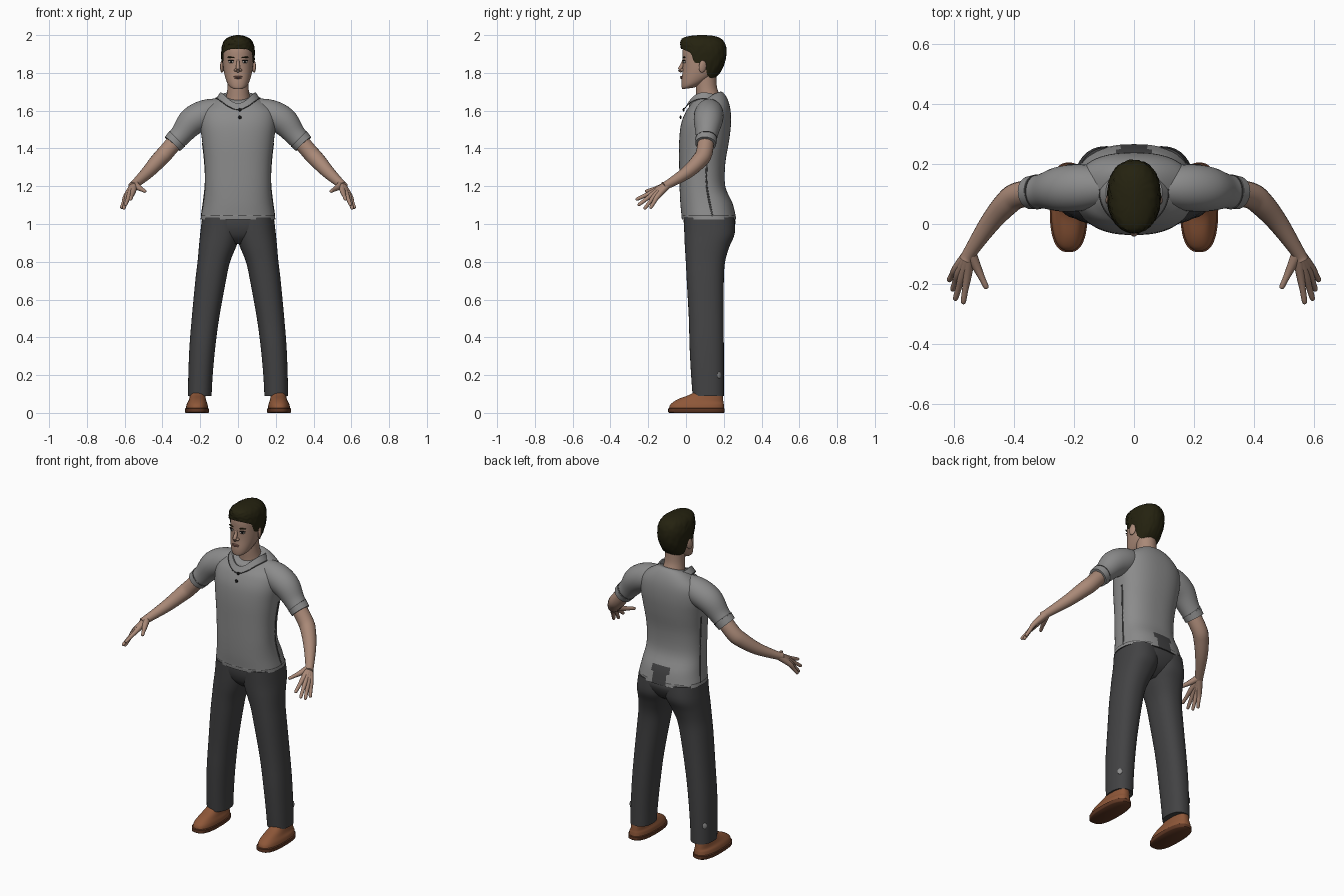
import bpy, bmesh, random
from math import sin, cos, pi, radians, copysign
from mathutils import Vector, Matrix, Euler

random.seed(4)
if "Cube" in bpy.data.objects:
    bpy.data.objects.remove(bpy.data.objects["Cube"])


def material(name, r, g, b):
    m = bpy.data.materials.new(name)
    m.use_nodes = True
    m.diffuse_color = (r, g, b, 1)
    bsdf = m.node_tree.nodes["Principled BSDF"]
    bsdf.inputs["Base Color"].default_value = (r, g, b, 1)
    bsdf.inputs["Roughness"].default_value = 0.8
    return m


SKIN = material("skin", .40, .25, .185)
LIPS = material("lip_pink", .27, .13, .10)
HAIR = material("dark_hair", .018, .016, .005)
SHIRT = material("grey_shirt", .26, .26, .26)
SEAM = material("shirt_seam", .08, .08, .08)
PANTS = material("charcoal_pants", .055, .055, .057)
SHOE = material("brown_leather", .27, .095, .04)
SOLE = material("brown_sole", .12, .04, .018)
WHITE = material("eye_white", .55, .52, .48)
BLACK = material("black", .008, .008, .008)


def finish(name, bm, mats, mirror=False, rule=None, angle=50):
    bmesh.ops.recalc_face_normals(bm, faces=bm.faces)
    for f in bm.faces:
        f.smooth = True
        if rule:
            f.material_index = rule(f.calc_center_median())
    mesh = bpy.data.meshes.new(name)
    bm.to_mesh(mesh)
    bm.free()
    mesh.set_sharp_from_angle(angle=radians(angle))
    for m in mats:
        mesh.materials.append(m)
    ob = bpy.data.objects.new(name, mesh)
    bpy.context.collection.objects.link(ob)
    if mirror:
        ob.modifiers.new("Mirror", 'MIRROR').use_mirror_merge = False
    return ob


def resample(rows, n):
    """Catmull-Rom interpolation between rows of numbers."""
    out = []
    for i in range(len(rows) - 1):
        a, b, c, d = (rows[max(0, min(len(rows) - 1, i + k))] for k in (-1, 0, 1, 2))
        for s in range(n):
            t = s / n
            out.append([.5 * (2 * q + (r - p) * t + (2 * p - 5 * q + 4 * r - w) * t * t
                              + (3 * q - p - 3 * r + w) * t ** 3)
                        for p, q, r, w in zip(a, b, c, d)])
    return out + [list(rows[-1])]


def skin_rings(rings, cap_start=True, cap_end=True):
    bm = bmesh.new()
    loops = [[bm.verts.new(p) for p in ring] for ring in rings]
    n = len(loops[0])
    for lo, hi in zip(loops, loops[1:]):
        for i in range(n):
            j = (i + 1) % n
            bm.faces.new((lo[i], lo[j], hi[j], hi[i]))
    if cap_start:
        bm.faces.new(loops[0])
    if cap_end:
        bm.faces.new(loops[-1])
    return bm


def oval(row, a, e=2.3):
    z, x0, x1, y0, y1, tilt = row
    c, s = cos(a), sin(a)
    dx = (x1 - x0) / 2 * copysign(abs(s) ** (2 / e), s)
    dy = -(y1 - y0) / 2 * copysign(abs(c) ** (2 / e), c)
    return Vector(((x0 + x1) / 2 + dx, (y0 + y1) / 2 + dy, z + tilt * dy))


def loft(name, rows, mats, n=4, seg=48, e=2.3, **kw):
    """Stack of ovals: z, x min, x max, y min, y max, tilt."""
    rings = [[oval(r, 2 * pi * i / seg, e) for i in range(seg)] for r in resample(rows, n)]
    return finish(name, skin_rings(rings), mats, **kw)


def body(*rows):
    return [(z, -w, w, f, b, t) for z, w, f, b, t in rows]


def limb(name, pts, mats, n=5, seg=20, **kw):
    """Round tube through points x, y, z, radius."""
    path = resample(pts, n)
    rings = []
    for i, p in enumerate(path):
        a, b = path[max(0, i - 1)], path[min(len(path) - 1, i + 1)]
        q = (Vector(b[:3]) - Vector(a[:3])).to_track_quat('Z', 'Y')
        rings.append([Vector(p[:3]) + q @ Vector((cos(2 * pi * k / seg), sin(2 * pi * k / seg), 0))
                      * max(p[3], .001) for k in range(seg)])
    return finish(name, skin_rings(rings), mats, **kw)


def blob(name, loc, size, mat, rot=(0, 0, 0), mirror=True):
    bm = bmesh.new()
    m = Matrix.LocRotScale(Vector(loc), Euler(rot), Vector(size))
    bmesh.ops.create_uvsphere(bm, u_segments=16, v_segments=10, radius=1, matrix=m)
    return finish(name, bm, [mat], mirror)


# Shirt body, with the hem stitching and the gap at the back of the waist
def shirt_colour(c):
    if abs(c.x) < .052 and c.y > .1 and c.z < 1.125:
        return 2
    return 1 if 1.042 < c.z < 1.047 and int((c.x + 1) * 40) % 3 else 0


loft("shirt_body", body(
    (1.025, .198, -.022, .266, 0), (1.042, .196, -.024, .263, 0), (1.047, .195, -.024, .262, 0),
    (1.11, .184, -.03, .246, 0), (1.2, .175, -.034, .208, 0), (1.32, .177, -.036, .208, 0),
    (1.44, .19, -.036, .228, 0), (1.53, .2, -.026, .238, 0), (1.6, .19, -.002, .235, .06),
    (1.645, .145, .02, .218, .2), (1.672, .095, .03, .19, .35), (1.674, .06, .05, .16, .35)),
    [SHIRT, SEAM, PANTS], seg=72, e=2.4, rule=shirt_colour)

# Sleeves, cuffs and side seams
limb("sleeve", [(.07, .122, 1.615, .052), (.16, .122, 1.585, .076), (.24, .117, 1.545, .076),
                (.30, .11, 1.475, .059), (.342, .105, 1.428, .054)],
     [SHIRT], seg=32, mirror=True)
limb("sleeve_cuff", [(.324, .107, 1.449, .0575), (.347, .104, 1.424, .055)],
     [SHIRT], n=2, seg=32, mirror=True)
limb("cuff_seam", [(.321, .107, 1.452, .0583), (.324, .107, 1.449, .0583)],
     [SEAM], n=1, seg=32, mirror=True)
limb("side_seam", [(.192, .14, 1.04, .005), (.172, .11, 1.2, .005), (.174, .11, 1.32, .005),
                   (.186, .12, 1.43, .005)], [SEAM], seg=8, mirror=True)


# Open collar that dips to a point at the front
def collar_ring(out, drop):
    ring = []
    for i in range(48):
        a = 2 * pi * i / 48
        front = max(0, cos(a)) ** 3
        ring.append(Vector(((.088 + out) * sin(a), .105 - (.082 + out) * cos(a) - .008 * front,
                            1.695 - .058 * front - .02 * max(0, -cos(a)) - drop)))
    return ring


collar = finish("collar", skin_rings([collar_ring(0, .03), collar_ring(.0, 0), collar_ring(.006, -.002),
                                      collar_ring(.026, .03)], False, False), [SHIRT])
limb("collar_seam", [(*p, .0025) for p in collar_ring(.027, .031)] + [(*collar_ring(.027, .031)[0], .0025)],
     [SEAM], n=1, seg=6)
for k, (y, z) in enumerate(((-.013, 1.605), (-.029, 1.565))):
    blob(f"shirt_button_{k + 1}", (.01, y, z), (.009, .005, .009), BLACK, mirror=False)

# Trousers
loft("trouser_leg", [
    (.09, .14, .265, .035, .2, 0), (.2, .134, .263, .027, .2, 0), (.35, .12, .257, .019, .2, 0),
    (.5, .1, .245, .015, .199, 0), (.7, .064, .226, .004, .2, 0), (.8, .042, .214, -.001, .207, 0),
    (.88, .01, .207, -.006, .23, 0), (.95, -.012, .2, -.009, .258, 0), (1.035, -.015, .19, -.012, .255, 0)],
    [PANTS], mirror=True)
loft("trouser_seat", body((.895, .05, .05, .17, 0), (.93, .13, .012, .222, 0), (.97, .185, -.006, .25, 0),
                          (1.01, .192, -.012, .262, 0), (1.045, .185, -.01, .25, 0)), [PANTS])
blob("leg_patch", (.249, .176, .2), (.013, .004, .018), SHIRT, (0, 0, radians(-45)))

# Shoes
loft("shoe_sole", [(0, .158, .277, -.088, .2, 0), (.004, .154, .281, -.094, .205, 0),
                   (.022, .154, .281, -.094, .205, 0), (.026, .16, .275, -.088, .2, 0)],
     [SOLE], n=1, e=2.6, mirror=True)
loft("shoe_upper", [(.02, .158, .277, -.09, .202, 0), (.045, .161, .272, -.082, .2, 0),
                    (.064, .168, .262, -.045, .198, -.06), (.085, .172, .256, .015, .196, -.1),
                    (.115, .172, .252, .05, .192, 0)], [SHOE], e=2.5, mirror=True)

# Arms and hands
limb("arm", [(.30, .11, 1.475, .043), (.385, .096, 1.375, .044), (.425, .068, 1.332, .042),
             (.48, .004, 1.272, .034), (.545, -.092, 1.212, .023), (.56, -.12, 1.2, .022)],
     [SKIN], mirror=True)
WRIST = (.547, -.095, 1.21, .021)
fingers = {
    "index": ((.555, -.17, 1.172), (.57, -.267, 1.128)),
    "middle": ((.571, -.168, 1.163), (.597, -.255, 1.098)),
    "ring": ((.583, -.16, 1.155), (.606, -.222, 1.078)),
    "little": ((.592, -.148, 1.15), (.618, -.19, 1.082)),
    "thumb": ((.522, -.148, 1.19), (.49, -.216, 1.172)),
}
for name, (knuckle, tip) in fingers.items():
    k, t = Vector(knuckle), Vector(tip)
    limb(name + "_finger", [WRIST, (*k, .0145), (*k.lerp(t, .5), .0105), (*k.lerp(t, .92), .0085), (*t, .001)],
         [SKIN], n=4, seg=12, mirror=True)

# Head and neck
limb("neck", [(0, .125, 1.6, .075), (0, .118, 1.66, .064), (0, .108, 1.72, .056), (0, .105, 1.8, .056)],
     [SKIN], seg=32)
loft("head", body(
    (1.718, .012, -.005, .03, .1), (1.722, .032, -.017, .065, .2), (1.74, .052, -.023, .105, .25),
    (1.775, .067, -.024, .155, .2), (1.82, .077, -.018, .182, .08), (1.87, .08, -.018, .195, 0),
    (1.92, .079, -.018, .195, 0), (1.955, .065, -.005, .18, 0), (1.975, .035, .03, .14, 0)),
    [SKIN], e=2.2)
limb("nose", [(0, -.012, 1.872, .006), (0, -.02, 1.845, .009), (0, -.03, 1.822, .012),
              (0, -.028, 1.81, .009), (0, -.02, 1.806, .002)], [SKIN], seg=14)
blob("nostril_wing", (.012, -.02, 1.815), (.009, .012, .008), SKIN)
blob("ear", (.084, .088, 1.835), (.009, .021, .034), SKIN, (radians(-10), 0, radians(20)))

# Face details
TURN = (0, 0, radians(18))
blob("eye_white", (.036, -.009, 1.858), (.015, .006, .0065), WHITE, TURN)
blob("iris", (.036, -.0125, 1.858), (.0065, .0042, .0062), BLACK, TURN)
blob("upper_lid", (.037, -.0105, 1.865), (.018, .006, .003), BLACK, TURN)
blob("eyebrow", (.038, -.0105, 1.882), (.021, .005, .0038), HAIR, (0, radians(-4), radians(18)))
blob("upper_lip", (0, -.024, 1.780), (.023, .007, .004), LIPS, mirror=False)
blob("lower_lip", (0, -.024, 1.773), (.019, .008, .0045), LIPS, mirror=False)

# Hair: a cap whose lower edge follows the hairline
HAIR_SHAPE = resample(body(
    (1.755, .058, .03, .13, 0), (1.79, .072, .0, .172, 0), (1.84, .083, -.02, .2, 0),
    (1.89, .088, -.024, .212, 0), (1.93, .087, -.027, .212, 0), (1.965, .076, -.029, .2, 0),
    (1.985, .056, -.016, .178, 0), (1.996, .03, .025, .145, 0), (2.0, .008, .07, .1, 0)), 8)
HAIRLINE = [(-.05, 1.932), (-.01, 1.925), (.03, 1.905), (.046, 1.855), (.066, 1.852),
            (.10, 1.85), (.12, 1.79), (.16, 1.772), (.3, 1.77)]


def along(table, v):
    """Linear lookup in a table ordered by its first column."""
    for a, b in zip(table, table[1:]):
        if v <= b[0]:
            t = (v - a[0]) / (b[0] - a[0])
            return [p + (q - p) * t for p, q in zip(a, b)]
    return table[-1]


SEG, STEPS = 72, 20
rings = []
for k in range(STEPS + 1):
    t = sin(k / STEPS * pi / 2)
    ring = []
    for i in range(SEG):
        a = 2 * pi * i / SEG
        low = along(HAIRLINE, .093 - .118 * cos(a))[1]
        p = oval(along(HAIR_SHAPE, low + (2 - low) * t), a, 2.25)
        wobble = random.uniform(-.0025, .0025) if k < STEPS - 2 else 0
        ring.append(p + Vector((sin(a), -cos(a), 0)) * wobble)
    rings.append(ring)
finish("hair", skin_rings(rings, False, True), [HAIR])
